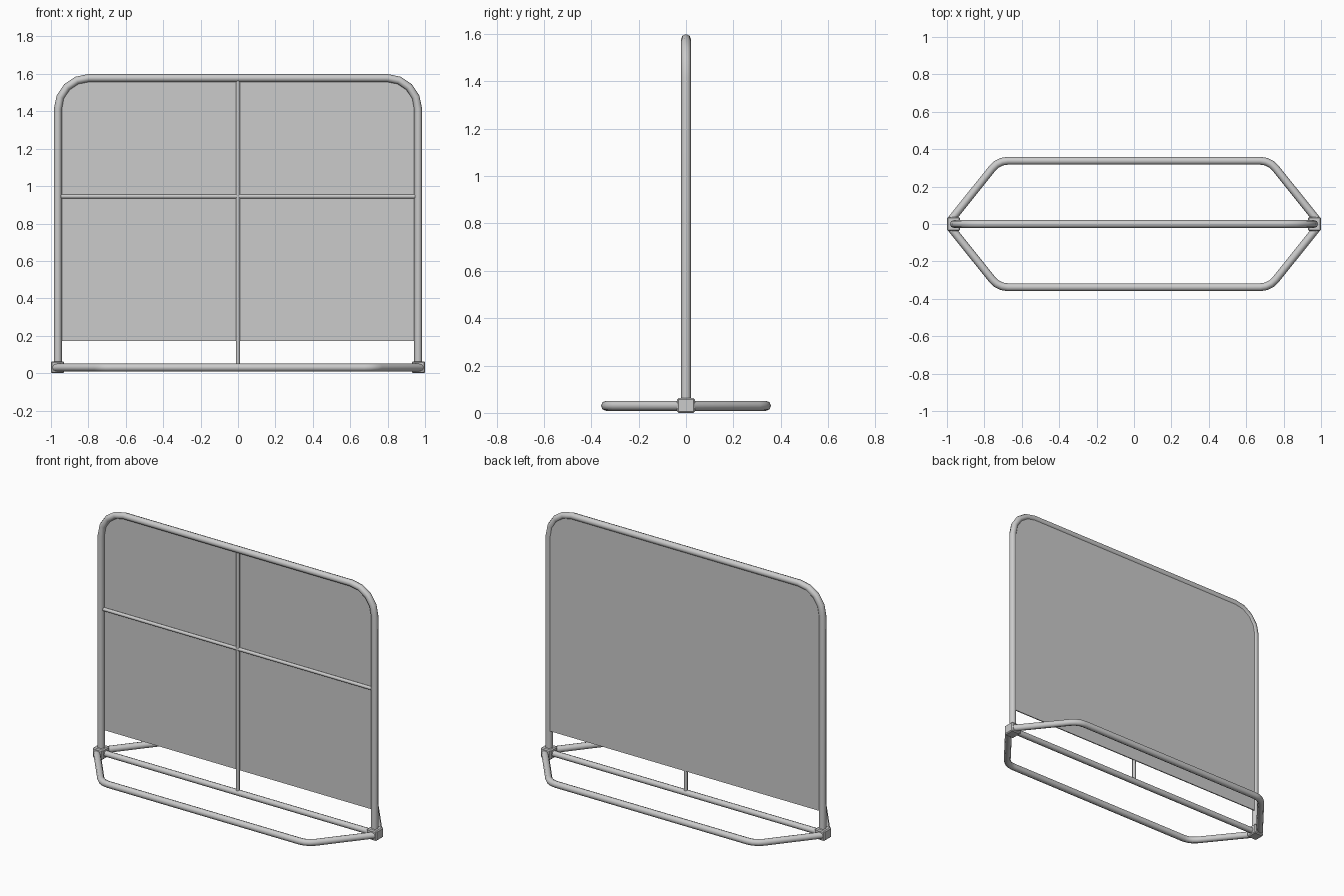
import bpy, bmesh, math
from mathutils import Vector

if "Cube" in bpy.data.objects:
    bpy.data.objects.remove(bpy.data.objects["Cube"])


def fillet(pts, d, segs, closed=False):
    """Round interior corners of a path; d is the setback along each leg."""
    pts = [Vector(p) for p in pts]
    out = []
    for i, p in enumerate(pts):
        if i in (0, len(pts) - 1):
            out.append(p)
            continue
        u = (pts[i - 1] - p).normalized()
        v = (pts[i + 1] - p).normalized()
        half = u.angle(v) / 2
        r = d * math.tan(half)
        c = p + (u + v).normalized() * (d / math.cos(half))
        a, b = (p + u * d - c) / r, (p + v * d - c) / r
        w = a.angle(b)
        for k in range(segs + 1):
            t = k / segs
            out.append(c + r * (a * math.sin((1 - t) * w) + b * math.sin(t * w)) / math.sin(w))
    return out


def tube(name, pts, radius):
    cu = bpy.data.curves.new(name, 'CURVE')
    cu.dimensions = '3D'
    cu.bevel_depth = radius
    cu.bevel_resolution = 2
    cu.use_fill_caps = True
    sp = cu.splines.new('POLY')
    sp.points.add(len(pts) - 1)
    for q, p in zip(sp.points, pts):
        q.co = (*p, 1)
    ob = bpy.data.objects.new(name, cu)
    bpy.context.collection.objects.link(ob)
    finish(ob, True)
    return ob


def finish(ob, convert=False):
    bpy.ops.object.select_all(action='DESELECT')
    ob.select_set(True)
    bpy.context.view_layer.objects.active = ob
    if convert:
        bpy.ops.object.convert(target='MESH')
    bpy.ops.object.shade_smooth_by_angle(angle=math.radians(50))


# Upright hoop
X, TOP, BASE = 0.963, 1.578, 0.03
hoop = fillet([(-X, 0, BASE), (-X, 0, TOP), (X, 0, TOP), (X, 0, BASE)], 0.165, 4)
tube("upright_frame", hoop, 0.021)

# Base rail and the two foot loops
tube("base_rail", [(-X, 0, BASE), (X, 0, BASE)], 0.019)
for s, name in ((-1, "front_foot_loop"), (1, "back_foot_loop")):
    path = [(-0.98, s * 0.02, BASE), (-0.725, s * 0.338, BASE),
            (0.725, s * 0.338, BASE), (0.98, s * 0.02, BASE)]
    tube(name, fillet(path, 0.05, 3), 0.021)

# Thin cross bars
tube("vertical_bar", [(0, 0, BASE), (0, 0, TOP)], 0.011)
tube("horizontal_bar", [(-X, 0, 0.945), (X, 0, 0.945)], 0.011)

# Sheet filling the hoop, set just behind the bars
bm = bmesh.new()
outline = [(-X, 0.006, 0.172)] + [(p.x, 0.006, p.z) for p in hoop[1:-1]] + [(X, 0.006, 0.172)]
face = bm.faces.new([bm.verts.new(p) for p in outline])
ext = bmesh.ops.extrude_face_region(bm, geom=[face])
bmesh.ops.translate(bm, vec=(0, 0.007, 0),
                    verts=[g for g in ext['geom'] if isinstance(g, bmesh.types.BMVert)])
bmesh.ops.recalc_face_normals(bm, faces=bm.faces)
me = bpy.data.meshes.new("panel_sheet")
bm.to_mesh(me)
bm.free()
bpy.context.collection.objects.link(bpy.data.objects.new("panel_sheet", me))

# Corner brackets joining hoop, rail and feet
for s, name in ((-1, "left_bracket"), (1, "right_bracket")):
    bpy.ops.mesh.primitive_cube_add(size=1, location=(s * 0.965, 0, 0.0315))
    ob = bpy.context.object
    ob.name = name
    ob.scale = (0.07, 0.075, 0.063)
    bpy.ops.object.transform_apply(location=False, rotation=False, scale=True)
    bev = ob.modifiers.new("edge_chamfer", 'BEVEL')
    bev.width, bev.segments = 0.006, 1
